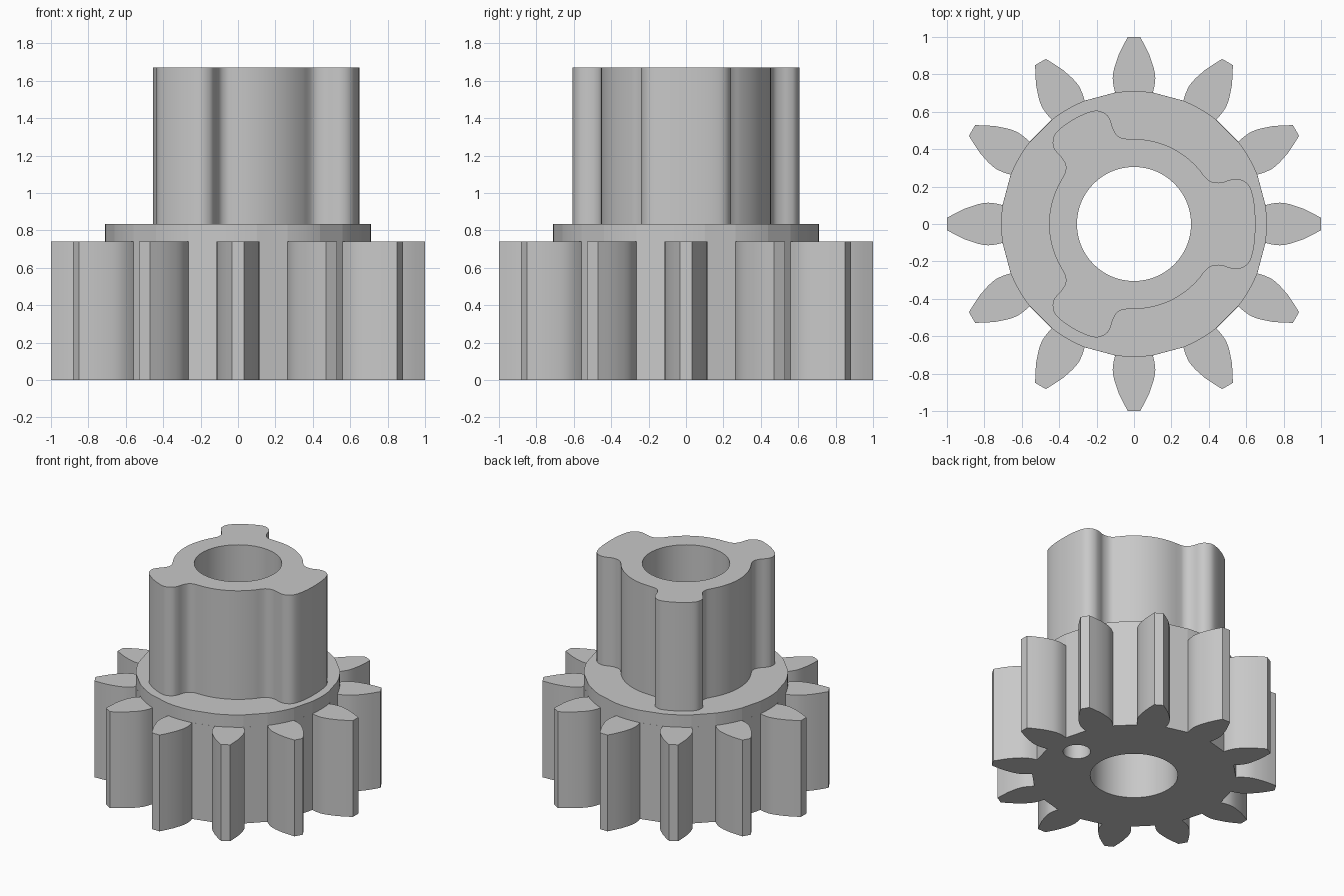
import bpy, bmesh, math
from mathutils import Vector, Matrix

cube = bpy.data.objects.get("Cube")
if cube:
    bpy.data.objects.remove(cube, do_unlink=True)

TEETH = 12
ROOT_R = 0.71
BORE_R = 0.305
GEAR_TOP, COLLAR_TOP, HUB_TOP = 0.74, 0.835, 1.67

grey = bpy.data.materials.new("light grey")
grey.use_nodes = True
colour = (0.58, 0.58, 0.58, 1)
grey.diffuse_color = colour
grey.node_tree.nodes["Principled BSDF"].inputs["Base Color"].default_value = colour


def polar(r, degrees):
    a = math.radians(degrees)
    return Vector((r * math.cos(a), r * math.sin(a)))


def turned(points, degrees):
    rot = Matrix.Rotation(math.radians(degrees), 2)
    return [rot @ Vector(p) for p in points]


def mirrored(half):
    """Full profile from +y half, listed from the -y end to the +y end."""
    return [(x, -y) for x, y in half] + [p for p in reversed(half) if p[1] > 0]


def circle(r, cx=0, n=64):
    return [polar(r, 360 * i / n) + Vector((cx, 0)) for i in range(n)]


def smooth_loop(pts, steps=4):
    """Closed spline through the points."""
    out = []
    n = len(pts)
    for i in range(n):
        a, b, c, d = (pts[(i + k) % n] for k in (-1, 0, 1, 2))
        for s in range(steps):
            t = s / steps
            out.append(0.5 * (2 * b + (c - a) * t + (2 * a - 5 * b + 4 * c - d) * t ** 2
                              + (3 * b - a - 3 * c + d) * t ** 3))
    return out


def extruded(name, loops, z0, z1, angle):
    """Prism from an outer loop and any hole loops."""
    bm = bmesh.new()
    for loop in loops:
        verts = [bm.verts.new((p[0], p[1], z0)) for p in loop]
        for i, v in enumerate(verts):
            bm.edges.new((verts[i - 1], v))
    bmesh.ops.triangle_fill(bm, edges=bm.edges[:], use_beauty=True, normal=(0, 0, 1))
    geom = bmesh.ops.extrude_face_region(bm, geom=bm.faces[:], use_keep_orig=True)["geom"]
    top = [g for g in geom if isinstance(g, bmesh.types.BMVert)]
    bmesh.ops.translate(bm, verts=top, vec=(0, 0, z1 - z0))
    bmesh.ops.recalc_face_normals(bm, faces=bm.faces[:])
    mesh = bpy.data.meshes.new(name)
    bm.to_mesh(mesh)
    bm.free()
    mesh.materials.append(grey)
    obj = bpy.data.objects.new(name, mesh)
    bpy.context.collection.objects.link(obj)
    bpy.ops.object.select_all(action="DESELECT")
    obj.select_set(True)
    bpy.context.view_layer.objects.active = obj
    bpy.ops.object.shade_smooth_by_angle(angle=math.radians(angle))
    return obj


# Toothed wheel with bore and a round pin hole; flat root between teeth
tooth = mirrored([(0.703, 0.101), (0.74, 0.11), (0.78, 0.114), (0.81, 0.111),
                  (0.84, 0.104), (0.90, 0.084), (0.95, 0.06), (1.0, 0.033)])
gear = [p for i in range(TEETH) for p in turned(tooth, i * 360 / TEETH)]
extruded("toothed_wheel", [gear, circle(BORE_R), circle(0.096, 0.52, 32)], 0, GEAR_TOP, 30)

# Collar: arcs above the teeth joined by flats
arc = [polar(ROOT_R, -8.2 + 16.4 * k / 6) for k in range(7)]
collar = [p for i in range(TEETH) for p in turned(arc, i * 360 / TEETH)]
extruded("collar", [collar, circle(BORE_R)], GEAR_TOP, COLLAR_TOP, 6)

# Hub: round body with one wide lobe and two narrow ones
wide = mirrored([(0.35, 0.29), (0.376, 0.256), (0.40, 0.233), (0.43, 0.222), (0.47, 0.222),
                 (0.51, 0.235), (0.55, 0.241), (0.59, 0.229), (0.62, 0.198),
                 (0.638, 0.14), (0.647, 0.07), (0.649, 0)])
narrow = mirrored([(0.41, 0.20), (0.43, 0.174), (0.46, 0.158), (0.50, 0.158), (0.54, 0.167),
                   (0.575, 0.167), (0.608, 0.149), (0.63, 0.12), (0.642, 0.07), (0.647, 0)])
hub = turned(wide, 0)
for start, end, lobe_angle in ((46, 88, 120), (152, 208, 240), (272, 314, None)):
    count = (end - start) // 6
    hub += [polar(0.454, start + (end - start) * k / count) for k in range(count + 1)]
    if lobe_angle:
        hub += turned(narrow, lobe_angle)
extruded("lobed_hub", [smooth_loop(hub), circle(BORE_R)], COLLAR_TOP, HUB_TOP, 35)
